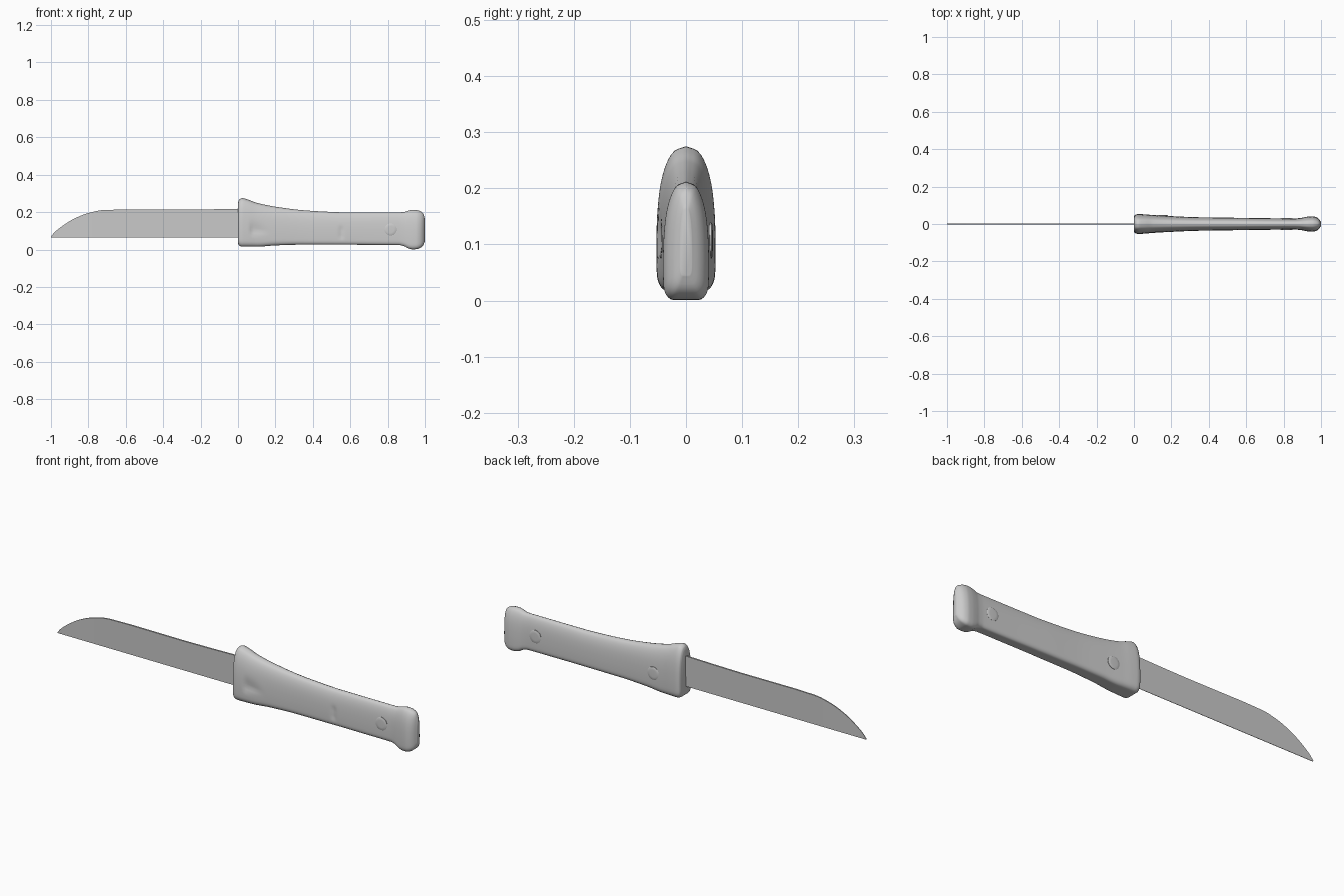
import bpy, bmesh, math
from mathutils import Vector

if "Cube" in bpy.data.objects:
    bpy.data.objects.remove(bpy.data.objects["Cube"])


def hermite(points, x):
    """Smooth interpolation of rows (x, v1, v2, ...) at x."""
    n = len(points)
    i = max(0, min(n - 2, sum(p[0] <= x for p in points) - 1))
    p, q = points[i], points[i + 1]
    h = q[0] - p[0]
    t = (x - p[0]) / h
    out = []
    for k in range(1, len(p)):
        d = [(points[j + 1][k] - points[j][k]) / (points[j + 1][0] - points[j][0]) for j in range(n - 1)]
        slope = lambda j: 0.0 if 0 < j < n - 1 and d[j - 1] * d[j] <= 0 else (
            d[0] if j == 0 else d[-1] if j == n - 1 else 2 * d[j - 1] * d[j] / (d[j - 1] + d[j]))
        a, b = slope(i), slope(i + 1)
        out.append((2*t**3 - 3*t*t + 1) * p[k] + (t**3 - 2*t*t + t) * h * a
                   + (3*t*t - 2*t**3) * q[k] + (t**3 - t*t) * h * b)
    return out


def finish(bm, name, angle):
    bmesh.ops.recalc_face_normals(bm, faces=bm.faces)
    mesh = bpy.data.meshes.new(name)
    bm.to_mesh(mesh)
    bm.free()
    ob = bpy.data.objects.new(name, mesh)
    bpy.context.collection.objects.link(ob)
    bpy.ops.object.select_all(action='DESELECT')
    ob.select_set(True)
    bpy.context.view_layer.objects.active = ob
    bpy.ops.object.shade_smooth_by_angle(angle=math.radians(angle))
    return ob


def smooth(a, b, x):
    t = max(0, min(1, (x - a) / (b - a)))
    return t * t * (3 - 2 * t)


# Handle: x, bottom z, top z, half width
stations = [
    (0.0, .034, .250, .040), (.006, .021, .266, .049), (.022, .015, .275, .053),
    (.05, .015, .268, .052), (.10, .015, .250, .048), (.20, .022, .229, .042),
    (.35, .026, .210, .036), (.50, .026, .201, .034), (.56, .026, .199, .033),
    (.70, .025, .199, .031), (.86, .024, .199, .030), (.89, .017, .201, .032),
    (.91, .006, .208, .036), (.935, .001, .212, .040), (.955, .002, .211, .041),
    (.975, .009, .205, .036), (.99, .022, .194, .025), (1.0, .045, .165, .010)]
# Cross-section: parameter, half width factor, height factor
section = [(0, 0, 0), (1, .55, .0), (2, .86, .04), (3, .98, .12), (4, 1, .3),
           (5, .98, .48), (6, .90, .68), (7, .70, .86), (8, .38, .97), (9, 0, 1)]
half = [hermite(section, 9 * i / 27) for i in range(28)]
outline = half + [(-w, h) for w, h in half[-2:0:-1]]


def dent(x, y, z):
    """Shallow thumb facet and finger step on the front side."""
    if y > -0.015:
        return 0
    thumb = smooth(.06, .075, x) * (1 - smooth(.10, .19, x + .6 * (z - .085))) \
        * smooth(.08, .092, z) * (1 - smooth(.10, .165, z))
    step = smooth(.53, .555, x) * (1 - smooth(.56, .567, x)) \
        * smooth(.05, .07, z) * (1 - smooth(.11, .13, z))
    return .006 * thumb + .004 * step


xs = [0, .002, .004, .006, .01, .015, .022, .03]
xs += [.03 + .83 * i / 90 for i in range(1, 91)]
xs += [.86 + .12 * i / 20 for i in range(1, 21)] + [.985, .99, .994, .997, .999, 1.0]
bm = bmesh.new()
rings = []
for x in xs:
    bottom, top, width = hermite(stations, x)
    ring = []
    for w, h in outline:
        y, z = w * width, bottom + h * (top - bottom)
        ring.append(bm.verts.new((x, y + dent(x, y, z), z)))
    rings.append(ring)
for a, b in zip(rings, rings[1:]):
    for i in range(len(a)):
        j = (i + 1) % len(a)
        bm.faces.new((a[i], a[j], b[j], b[i]))
bm.faces.new(rings[0])
bm.faces.new(rings[-1])
finish(bm, "handle", 50)

# Blade: flat bottom edge, curved spine sweeping to the point, thin wedge section
spine = [(-1.0, .069), (-.985, .088), (-.95, .118), (-.88, .163), (-.80, .195),
         (-.72, .211), (-.62, .214), (-.3, .213), (-.05, .217), (.04, .219)]
bm = bmesh.new()
prev = None
blade_xs = [-1 + .3 * i / 20 for i in range(21)] + [-.6, -.45, -.3, -.15, -.05, .04]
for x in blade_xs:
    top = hermite(spine, x)[0]
    t = .0015 + .0025 * smooth(-1, -.6, x)
    ring = [bm.verts.new(c) for c in
            ((x, -.001, .065), (x, .001, .065), (x, t, top), (x, -t, top))]
    if prev:
        for i in range(4):
            j = (i + 1) % 4
            bm.faces.new((prev[i], prev[j], ring[j], ring[i]))
    else:
        bm.faces.new(ring)
    prev = ring
bm.faces.new(prev)
finish(bm, "blade", 30)


# Rivets: low domed discs set into the handle sides
def rivet(name, x, z, side, surface):
    bm = bmesh.new()
    profile = [(.032, -.006), (.032, .0005), (.029, .002), (.018, .0027)]
    prev = None
    for r, d in profile:
        ring = [bm.verts.new((x + r * math.cos(a), side * (surface + d), z + r * math.sin(a)))
                for a in (2 * math.pi * i / 32 for i in range(32))]
        if prev:
            for i in range(32):
                j = (i + 1) % 32
                bm.faces.new((prev[i], prev[j], ring[j], ring[i]))
        else:
            bm.faces.new(ring)
        prev = ring
    bm.faces.new(prev)
    finish(bm, name, 40)


rivet("rivet_front", .815, .107, -1, .030)
rivet("rivet_back", .815, .107, 1, .030)
rivet("rivet_back_guard", .15, .107, 1, .045)
